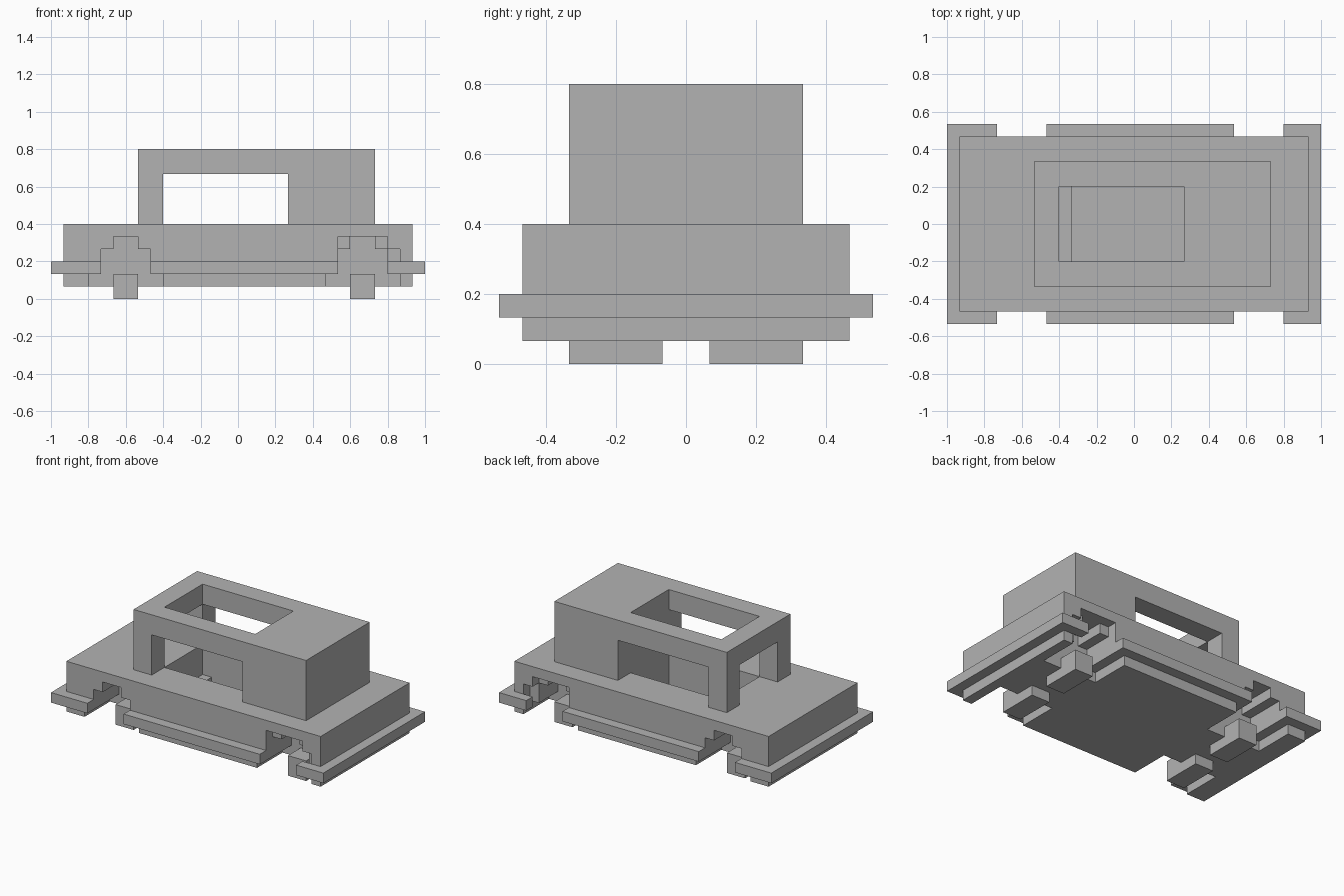
import bpy

UNIT = 1 / 15  # the whole model sits on one block grid

default_cube = bpy.data.objects.get("Cube")
if default_cube:
    bpy.data.objects.remove(default_cube, do_unlink=True)

grey = bpy.data.materials.new("plain_grey")
grey.use_nodes = True
grey.diffuse_color = (0.45, 0.45, 0.45, 1)
grey.node_tree.nodes["Principled BSDF"].inputs["Base Color"].default_value = (0.45, 0.45, 0.45, 1)


def block(name, xs, ys, zs):
    """Box spanning the given ranges in grid units."""
    spans = (xs, ys, zs)
    bpy.ops.mesh.primitive_cube_add(size=1)
    ob = bpy.context.object
    ob.name = name
    for v in ob.data.vertices:
        v.co = [UNIT * (s[0] if c < 0 else s[1]) for c, s in zip(v.co, spans)]
    ob.data.materials.append(grey)
    return ob


def carve(target, xs, ys, zs):
    """Cut a box out of the target."""
    cutter = block("cutter", xs, ys, zs)
    cutter.hide_render = True
    mod = target.modifiers.new("cut", "BOOLEAN")
    mod.operation = "DIFFERENCE"
    mod.solver = "EXACT"
    mod.object = cutter
    bpy.context.view_layer.objects.active = target
    bpy.ops.object.modifier_apply(modifier=mod.name)
    bpy.data.objects.remove(cutter, do_unlink=True)


def side_span(side, near, far):
    return tuple(sorted((side * near, side * far)))


# Body with a sunken seating well
body = block("body", (-14, 14), (-7, 7), (1, 6))
carve(body, (-6, 4), (-3, 3), (2, 7))

# Stepped wheel arches
for side in (-1, 1):
    for axle in (-9, 10):
        for half, top in ((3, 2), (2, 4), (1, 5)):
            carve(body, (axle - half, axle + half), side_span(side, 3, 8), (0, top))
    # wider outer lip on the second axle
    carve(body, (8, 12), side_span(side, 6, 8), (0, 5))
    carve(body, (8, 13), side_span(side, 6, 8), (0, 4))

block("seat_step", (-6, -5), (-3, 3), (2, 3))

# Cabin with roof hatch, side windows and end opening
cabin = block("cabin", (-8, 11), (-5, 5), (6, 12))
carve(cabin, (-6, 4), (-3, 3), (5, 13))
carve(cabin, (-6, 4), (-6, 6), (5, 10))
carve(cabin, (-9, -5), (-3, 3), (5, 10))

# Bumper strip around the body, broken at the wheels
for name, xs in (("end_bumper_low_x", (-15, -14)), ("end_bumper_high_x", (14, 15))):
    block(name, xs, (-8, 8), (2, 3))
for side, label in ((-1, "front"), (1, "back")):
    for part, xs in (("corner_low_x", (-14, -11)), ("middle", (-7, 8)), ("corner_high_x", (12, 14))):
        block(f"{label}_{part}_bumper", xs, side_span(side, 7, 8), (2, 3))
    # Block wheels
    for axle, end in ((-9, "low_x"), (10, "high_x")):
        block(f"{label}_{end}_wheel", (axle - 1, axle + 1), side_span(side, 1, 5), (0, 2))
